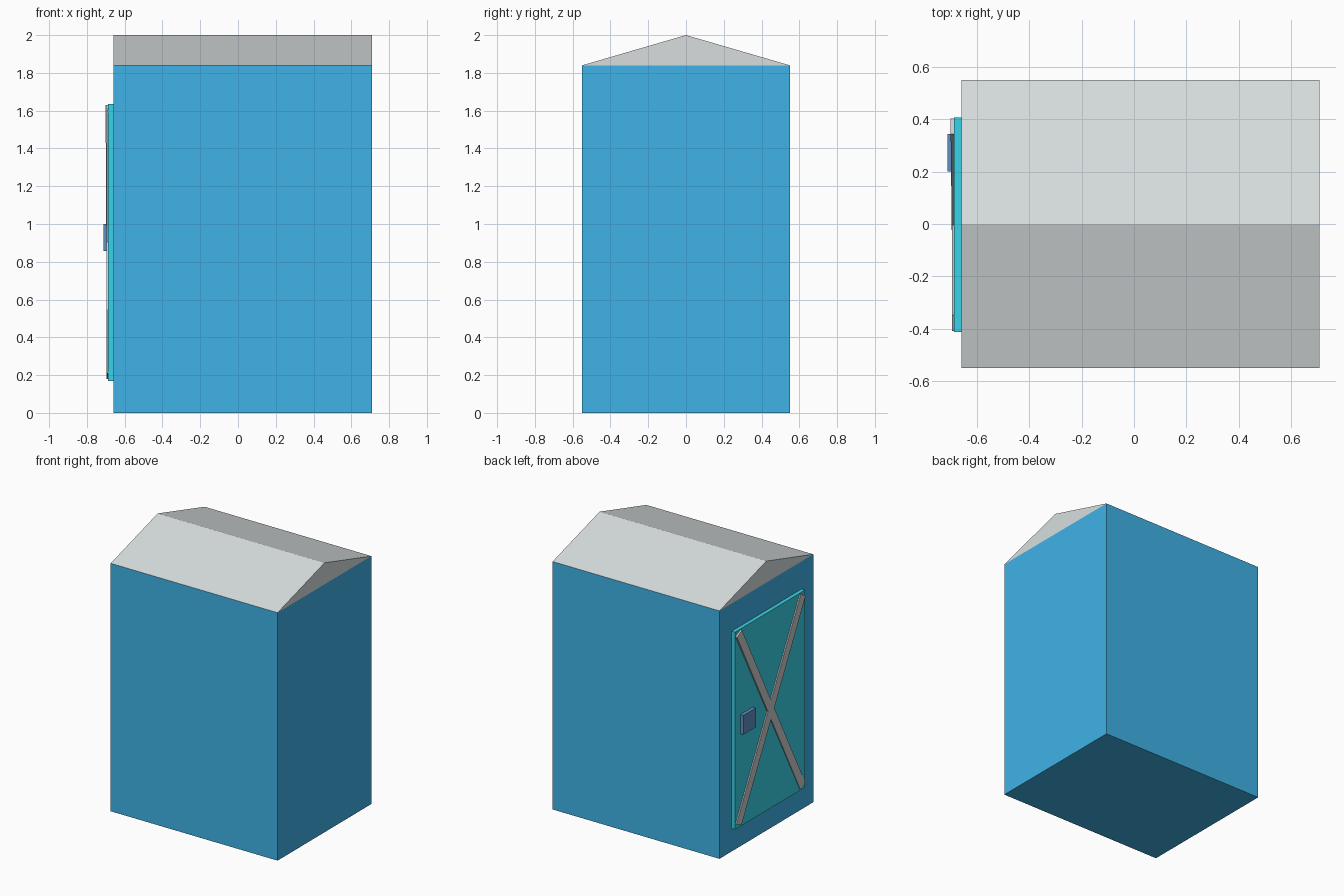
import bpy, bmesh, math

if "Cube" in bpy.data.objects:
    bpy.data.objects.remove(bpy.data.objects["Cube"])

def paint(obj, name, rgb):
    m = bpy.data.materials.new(name)
    m.diffuse_color = (*rgb, 1)
    m.use_nodes = True
    m.node_tree.nodes["Principled BSDF"].inputs["Base Color"].default_value = m.diffuse_color
    obj.data.materials.append(m)

def box(name, lo, hi, rot=(0, 0, 0)):
    bpy.ops.mesh.primitive_cube_add(size=1, location=[(a + b) / 2 for a, b in zip(lo, hi)], rotation=rot)
    o = bpy.context.object
    o.name = name
    o.scale = [b - a for a, b in zip(lo, hi)]
    return o

X0, X1, Y, EAVE, RIDGE = -0.66, 0.71, 0.55, 1.84, 2.0

# Shed body
paint(box("shed_body", (X0, -Y, 0), (X1, Y, EAVE)), "wall_blue", (0.05, 0.45, 0.8))

# Gable roof: triangular end extruded along the ridge
bm = bmesh.new()
tri = bm.faces.new([bm.verts.new((X0, y, z)) for y, z in ((-Y, EAVE), (0, RIDGE), (Y, EAVE))])
ext = bmesh.ops.extrude_face_region(bm, geom=[tri], use_keep_orig=True)
bmesh.ops.translate(bm, vec=(X1 - X0, 0, 0),
                    verts=[v for v in ext["geom"] if isinstance(v, bmesh.types.BMVert)])
bmesh.ops.recalc_face_normals(bm, faces=bm.faces)
mesh = bpy.data.meshes.new("roof")
bm.to_mesh(mesh)
bm.free()
roof = bpy.data.objects.new("roof", mesh)
bpy.context.collection.objects.link(roof)
paint(roof, "roof_grey", (0.69, 0.73, 0.74))

# Door slab on the left wall
paint(box("door", (-0.688, -0.413, 0.17), (X0, 0.407, 1.635)), "door_teal", (0.04, 0.65, 0.8))

# Crossed door braces, the first leaning out very slightly
for side, angle, tilt in (("falling", -28, -0.006), ("rising", 28, 0)):
    box("brace_" + side, (-0.697, -0.036, 0.102), (-0.677, 0.03, 1.708), (math.radians(angle), tilt, 0))

# Door handle block
paint(box("handle", (-0.713, 0.2, 0.857), (-0.68, 0.345, 1.0)), "handle_navy", (0.12, 0.28, 0.55))
